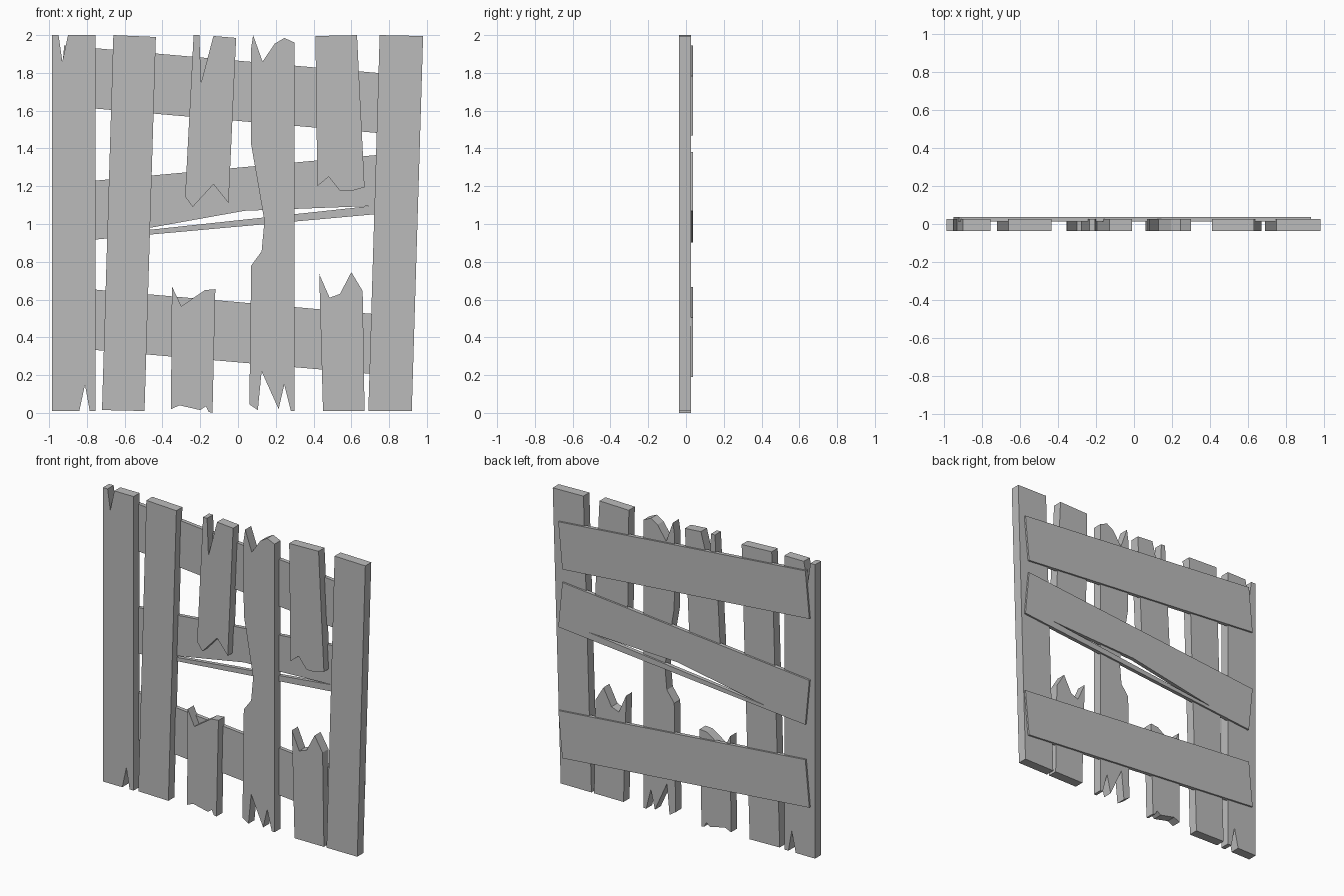
import bpy
from math import pi

# Remove the default cube
cube = bpy.data.objects.get("Cube")
if cube:
    bpy.data.objects.remove(cube, do_unlink=True)

# Single plain grey material
grey = bpy.data.materials.new("weathered_grey")
grey.use_nodes = True
colour = (0.5, 0.5, 0.5, 1)
grey.diffuse_color = colour
grey.node_tree.nodes["Principled BSDF"].inputs["Base Color"].default_value = colour

PICKET_DEPTH = (-0.038, 0.026)
RAIL_DEPTH = (0.012, 0.038)


def board(name, depth, *outlines):
    """Cut a flat board from front-facing outlines; inner outlines become holes."""
    front, back = depth
    curve = bpy.data.curves.new(name + "_profile", 'CURVE')
    curve.dimensions = '2D'
    curve.fill_mode = 'BOTH'
    curve.extrude = (back - front) / 2
    for outline in outlines:
        spline = curve.splines.new('POLY')
        spline.points.add(len(outline) - 1)
        for point, (x, z) in zip(spline.points, outline):
            point.co = (x, z, 0, 1)
        spline.use_cyclic_u = True
        spline.use_smooth = False

    # Turn the extruded profile into an upright mesh
    helper = bpy.data.objects.new(name + "_profile", curve)
    bpy.context.collection.objects.link(helper)
    bpy.context.view_layer.update()
    graph = bpy.context.evaluated_depsgraph_get()
    mesh = bpy.data.meshes.new_from_object(helper.evaluated_get(graph))
    bpy.data.objects.remove(helper, do_unlink=True)
    bpy.data.curves.remove(curve)
    mesh.name = name
    mesh.materials.clear()
    mesh.materials.append(grey)
    for face in mesh.polygons:
        face.use_smooth = False
        face.material_index = 0
    result = bpy.data.objects.new(name, mesh)
    result.rotation_euler.x = pi / 2
    result.location.y = (front + back) / 2
    bpy.context.collection.objects.link(result)
    return result


# Outer pickets, the right one split at both ends
board("right_outer_picket", PICKET_DEPTH, [
    (-.985, .01), (-.84, .01), (-.81, .15), (-.785, .01), (-.755, .01),
    (-.755, 2), (-.9, 2), (-.93, 1.86), (-.95, 2), (-.985, 2)])
board("left_outer_picket", PICKET_DEPTH, [
    (.75, 2), (.98, 1.995), (.92, .01), (.69, .01)])

# Whole inner picket
board("right_inner_picket", PICKET_DEPTH, [
    (-.66, 2), (-.435, 1.99), (-.495, .01), (-.72, .015)])

# Snapped picket right of centre, upper and lower halves
board("right_broken_picket_top", PICKET_DEPTH, [
    (-.235, 2), (-.205, 2), (-.195, 1.75), (-.13, 1.995), (-.01, 1.985),
    (-.05, 1.11), (-.13, 1.21), (-.24, 1.09), (-.28, 1.145)])
board("right_broken_picket_bottom", PICKET_DEPTH, [
    (-.35, .67), (-.3, .565), (-.175, .65), (-.12, .655), (-.135, 0),
    (-.155, .005), (-.17, .035), (-.2, .015), (-.31, .04), (-.355, .02)])

# Splintered centre picket with a bite in one side
board("centre_splintered_picket", PICKET_DEPTH, [
    (.08, 2), (.13, 1.86), (.195, 1.955), (.245, 1.985), (.3, 1.96),
    (.3, .01), (.28, .01), (.245, .15), (.215, .02), (.125, .22),
    (.105, .015), (.06, .045), (.07, .78), (.125, .855), (.14, 1.015),
    (.07, 1.42), (.068, 1.92)])

# Snapped picket on the left, upper and lower halves
board("left_broken_picket_top", PICKET_DEPTH, [
    (.41, 1.995), (.63, 2), (.67, 1.195), (.6, 1.175), (.54, 1.175),
    (.48, 1.25), (.42, 1.2)])
board("left_broken_picket_bottom", PICKET_DEPTH, [
    (.43, .735), (.485, .61), (.54, .63), (.6, .745), (.66, .645),
    (.67, .01), (.45, .01)])

# Sloping back rails, the middle one with a long crack
for name, lift in (("top_rail", 1.278), ("bottom_rail", 0)):
    board(name, RAIL_DEPTH, [
        (-.92, .667 + lift), (.93, .505 + lift),
        (.9, .19 + lift), (-.95, .35 + lift)])
board("middle_cracked_rail", RAIL_DEPTH,
      [(-.95, 1.212), (.9, 1.38), (.93, 1.07), (-.92, .903)],
      [(-.61, .954), (.035, 1.07), (.7, 1.095)])
